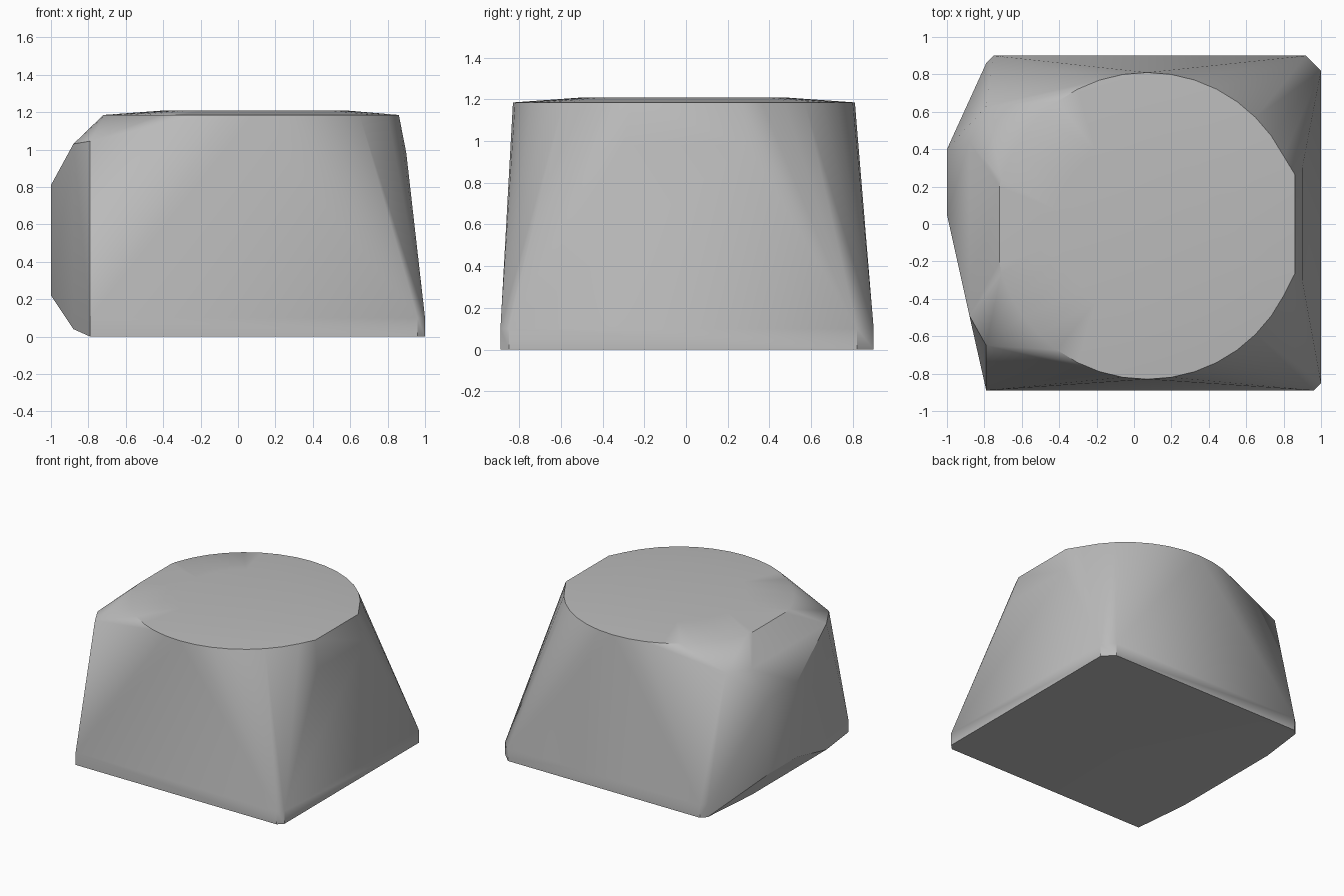
import bpy, bmesh, math

cube = bpy.data.objects.get("Cube")
if cube:
    bpy.data.objects.remove(cube, do_unlink=True)

grey = bpy.data.materials.new("plain grey")
grey.use_nodes = True
colour = (0.5, 0.5, 0.5, 1)
grey.diffuse_color = colour
grey.node_tree.nodes["Principled BSDF"].inputs["Base Color"].default_value = colour


def ring(cx, cy, radius, z, count=40):
    """Horizontal circle of points."""
    step = math.tau / count
    return [(cx + radius * math.cos(i * step), cy + radius * math.sin(i * step), z)
            for i in range(count)]


points = []

# Square foot with small chamfered corners and a short upright band
foot = [(-0.79, -0.89), (0.96, -0.89), (1, -0.85), (1, 0.82),
        (0.92, 0.9), (-0.75, 0.9), (-0.79, 0.86)]
points += [(x, y, z) for x, y in foot for z in (0, 0.1)]

# Round top, trimmed at both sides, with a slightly raised crown
points += [p for p in ring(0.07, -0.01, 0.82, 1.185) if -0.73 < p[0] < 0.85]
points += [(0.86, s * 0.265, 1.185) for s in (-1, 1)]
points += [(-0.72, s * 0.2, 1.185) for s in (-1, 1)]
points += ring(0.09, -0.01, 0.5, 1.208)

# Slight swell below the trimmed side of the top
points += [(0.9, s * 0.3, 0.98) for s in (-1, 1)]

# Rounded bulge on one side
bulge = [(-1, 0.4, 0.22, 0.81), (-1, 0.05, 0.22, 0.81),
         (-0.88, 0.44, 0.04, 1.03), (-0.88, -0.49, 0.04, 1.03),
         (-0.79, 0.63, 0, 1.045), (-0.79, -0.65, 0, 1.045)]
points += [(x, y, z) for x, y, low, high in bulge for z in (low, high)]

# Wrap everything in one convex skin
bm = bmesh.new()
for p in points:
    bm.verts.new(p)
hull = bmesh.ops.convex_hull(bm, input=bm.verts)
loose = [v for v in bm.verts if not v.link_faces]
bmesh.ops.delete(bm, geom=loose, context='VERTS')
bmesh.ops.recalc_face_normals(bm, faces=bm.faces)
mesh = bpy.data.meshes.new("tapered_block")
bm.to_mesh(mesh)
bm.free()
mesh.materials.append(grey)

block = bpy.data.objects.new("tapered_block", mesh)
bpy.context.collection.objects.link(block)
bpy.ops.object.select_all(action='DESELECT')
block.select_set(True)
bpy.context.view_layer.objects.active = block
bpy.ops.object.shade_smooth_by_angle(angle=math.radians(30))
